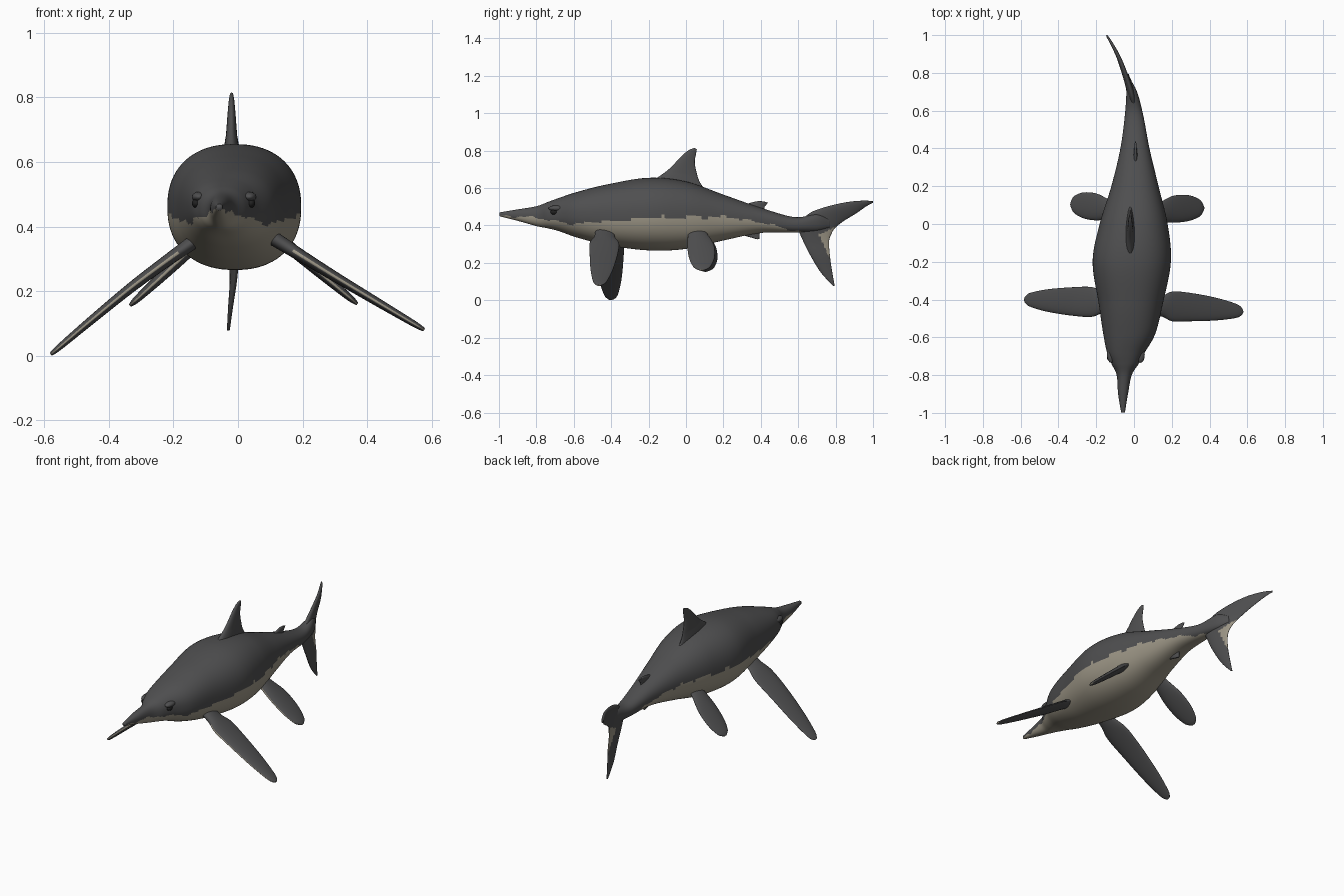
import bpy, bmesh, math
from mathutils import Vector

if "Cube" in bpy.data.objects:
    bpy.data.objects.remove(bpy.data.objects["Cube"], do_unlink=True)


def material(name, rgb, rough=0.7):
    m = bpy.data.materials.new(name)
    m.use_nodes = True
    m.diffuse_color = (*rgb, 1)
    node = m.node_tree.nodes["Principled BSDF"]
    node.inputs["Base Color"].default_value = (*rgb, 1)
    node.inputs["Roughness"].default_value = rough
    return m


DARK = material("charcoal skin", (0.078, 0.078, 0.08))
PALE = material("pale belly", (0.33, 0.30, 0.235))
BLACK = material("eye black", (0.015, 0.015, 0.015), 0.3)


def spline(rows, steps):
    """Smooth interpolation through rows of numbers."""
    pts = [Vector(r) for r in rows]
    out = []
    for i in range(len(pts) - 1):
        a, b = pts[max(i - 1, 0)], pts[i]
        c, d = pts[i + 1], pts[min(i + 2, len(pts) - 1)]
        for k in range(steps):
            t = k / steps
            out.append(b + (c - a) * (t / 2)
                       + (a * 2 - b * 5 + c * 4 - d) * (t * t / 2)
                       + (b * 3 - a - c * 3 + d) * (t ** 3 / 2))
    return out + [pts[-1]]


def lookup(table, key):
    """Linear interpolation in a table of pairs."""
    for (a, va), (b, vb) in zip(table, table[1:]):
        if key <= b:
            return va + (vb - va) * max(0, (key - a) / (b - a))
    return table[-1][1]


def loft(name, rings, is_pale):
    """Skin over closed rings; is_pale(centre, u along, v around) picks colour."""
    bm = bmesh.new()
    loops = [[bm.verts.new(p) for p in ring] for ring in rings]
    n = len(loops[0])
    for i, (a, b) in enumerate(zip(loops, loops[1:])):
        for j in range(n):
            k = (j + 1) % n
            f = bm.faces.new((a[j], a[k], b[k], b[j]))
            u, v = (i + 0.5) / (len(loops) - 1), (j + 0.5) / n
            f.material_index = int(is_pale(f.calc_center_median(), u, v))
    for end, source in ((loops[0], 0), (loops[-1], -1)):
        f = bm.faces.new(end)
        f.material_index = int(is_pale(f.calc_center_median(), abs(source), 0.5))
    bmesh.ops.recalc_face_normals(bm, faces=bm.faces)
    mesh = bpy.data.meshes.new(name)
    bm.to_mesh(mesh)
    bm.free()
    mesh.shade_smooth()
    for m in (DARK, PALE):
        mesh.materials.append(m)
    ob = bpy.data.objects.new(name, mesh)
    bpy.context.collection.objects.link(ob)
    return ob


def fin(name, stations, thick, is_pale, n=32, steps=8):
    """Lens-section fin; stations are (leading xyz + trailing xyz)."""
    rows = spline(stations, steps)
    rings = []
    for i, r in enumerate(rows):
        lead, trail = Vector(r[:3]), Vector(r[3:])
        lo, hi = rows[max(i - 1, 0)], rows[min(i + 1, len(rows) - 1)]
        span = Vector(hi[:3]) + Vector(hi[3:]) - Vector(lo[:3]) - Vector(lo[3:])
        normal = (lead - trail).cross(span).normalized()
        h = min(lookup(thick, i / (len(rows) - 1)), (lead - trail).length / 2)
        mid, half = (lead + trail) / 2, (lead - trail) / 2
        ring = []
        for j in range(n):
            a = math.tau * j / n
            ring.append(mid + half * math.cos(a)
                        + normal * h * math.sin(a) * (0.8 + 0.2 * math.cos(a)))
        rings.append(ring)
    return loft(name, rings, is_pale)


# Body with beak: y, centre x, half width, bottom z, top z
BODY = [
    (-0.998, -0.058, 0.010, 0.450, 0.470), (-0.9, -0.058, 0.026, 0.425, 0.486),
    (-0.8, -0.052, 0.040, 0.397, 0.503), (-0.74, -0.047, 0.072, 0.385, 0.525),
    (-0.68, -0.043, 0.1, 0.37, 0.547), (-0.58, -0.025, 0.138, 0.335, 0.58),
    (-0.42, -0.017, 0.17, 0.295, 0.62), (-0.2, -0.012, 0.207, 0.267, 0.655),
    (0, -0.002, 0.18, 0.275, 0.635), (0.2, 0.005, 0.125, 0.32, 0.565),
    (0.4, 0.005, 0.077, 0.36, 0.495), (0.58, 0, 0.048, 0.363, 0.445),
    (0.7, -0.012, 0.028, 0.37, 0.46), (0.77, -0.03, 0.008, 0.39, 0.43)]

BELLY_LINE = [(-1, 0.452), (-0.8, 0.443), (-0.62, 0.408), (-0.4, 0.425),
              (-0.2, 0.447), (0, 0.443), (0.2, 0.447), (0.4, 0.417),
              (0.6, 0.367), (0.7, 0.35)]


def power(c, e=0.88):
    return math.copysign(abs(c) ** e, c)


def belly(c, u, v):
    ripple = 0.005 * math.sin(c.y * 43) + 0.003 * math.sin(c.y * 97 + c.x * 9)
    return c.z < lookup(BELLY_LINE, c.y) + ripple


rings = []
for y, cx, w, lo, hi in spline(BODY, 12):
    angles = [math.tau * j / 80 for j in range(80)]
    rings.append([(cx + w * power(math.cos(a)), y,
                   (lo + hi) / 2 + (hi - lo) / 2 * power(math.sin(a)))
                  for a in angles])
loft("body", rings, belly)


# Paired flippers: a path from root to tip, and half chords along it
FRONT = [(0, 0.05), (0.17, 0.056), (0.3, 0.079), (0.5, 0.075), (0.72, 0.06),
         (0.9, 0.038), (0.97, 0.02), (1, 0.005)]
REAR = [(0, 0.045), (0.2, 0.05), (0.45, 0.071), (0.7, 0.069), (0.88, 0.048),
        (0.96, 0.028), (1, 0.008)]


def flipper_pale(c, u, v):
    edge = min(v, 1 - v) < 0.04 and u > 0.2
    return edge or u > 0.965


def flipper(name, root, mid, tip, chords):
    path = spline([root, mid, tip], 20)
    stations = []
    for t, half in chords:
        p = path[round(t * 40)]
        stations.append((p.x, p.y - half, p.z, p.x, p.y + half, p.z))
    fin(name, stations, [(0, 0.028), (0.4, 0.02), (1, 0.005)], flipper_pale)


flipper("left_front_flipper", (0.1, -0.435, 0.37), (0.3, -0.44, 0.245),
        (0.577, -0.463, 0.08), FRONT)
flipper("right_front_flipper", (-0.1, -0.415, 0.38), (-0.33, -0.41, 0.212),
        (-0.58, -0.40, 0.004), FRONT)
flipper("left_rear_flipper", (0.09, 0.05, 0.395), (0.22, 0.08, 0.285),
        (0.37, 0.085, 0.16), REAR)
flipper("right_rear_flipper", (-0.09, 0.07, 0.385), (-0.21, 0.092, 0.27),
        (-0.335, 0.105, 0.155), REAR)


# Upright fins on the midline: leading y, z and trailing y, z
def upright(name, x, outline, thick):
    stations = [(x, a, b, x, c, d) for a, b, c, d in outline]
    fin(name, stations, [(0, thick), (0.3, thick * 0.6), (1, 0.005)],
        lambda c, u, v: False)


upright("dorsal_fin", -0.02, [
    (-0.21, 0.62, 0.12, 0.57), (-0.13, 0.672, 0.075, 0.63),
    (-0.08, 0.712, 0.055, 0.69), (-0.03, 0.765, 0.047, 0.74),
    (0.01, 0.80, 0.054, 0.785), (0.045, 0.815, 0.058, 0.808)], 0.036)
upright("small_back_fin", 0.008, [
    (0.29, 0.50, 0.43, 0.46), (0.34, 0.52, 0.42, 0.495),
    (0.385, 0.53, 0.43, 0.512), (0.42, 0.528, 0.438, 0.522)], 0.018)
upright("small_under_fin", 0.008, [
    (0.27, 0.38, 0.41, 0.39), (0.31, 0.348, 0.395, 0.36),
    (0.35, 0.335, 0.392, 0.34), (0.38, 0.326, 0.392, 0.328)], 0.018)


# Crescent tail, lower tip to upper tip
def tail_pale(c, u, v):
    return (c.y > 0.71 + (0.35 - c.z) * 0.46
            and c.z < 0.35 + (c.y - 0.71) * 0.5 and c.z > 0.22)


fin("tail_fin", [
    (-0.03, 0.785, 0.078, -0.03, 0.795, 0.078),
    (-0.022, 0.72, 0.15, -0.025, 0.782, 0.15),
    (-0.01, 0.665, 0.24, -0.02, 0.77, 0.235),
    (-0.005, 0.625, 0.32, -0.025, 0.765, 0.315),
    (0, 0.60, 0.40, -0.035, 0.78, 0.36),
    (-0.005, 0.66, 0.465, -0.05, 0.80, 0.39),
    (-0.03, 0.75, 0.50, -0.07, 0.845, 0.425),
    (-0.07, 0.86, 0.525, -0.095, 0.91, 0.465),
    (-0.115, 0.95, 0.533, -0.125, 0.965, 0.503),
    (-0.145, 0.998, 0.53, -0.145, 1.0, 0.522)],
    [(0, 0.005), (0.3, 0.016), (0.45, 0.026), (0.6, 0.02), (1, 0.005)], tail_pale)


# Eyes under heavy brows
def blob(name, centre, size, mat):
    bpy.ops.mesh.primitive_uv_sphere_add(segments=24, ring_count=16, location=centre)
    ob = bpy.context.object
    ob.name = name
    ob.scale = size
    ob.data.shade_smooth()
    ob.data.materials.append(mat)


for side, s in (("left", 1), ("right", -1)):
    blob(side + "_eye", (-0.045 + s * 0.085, -0.705, 0.472), (0.013, 0.02, 0.014), BLACK)
    blob(side + "_brow", (-0.043 + s * 0.078, -0.69, 0.492), (0.022, 0.045, 0.016), DARK)
